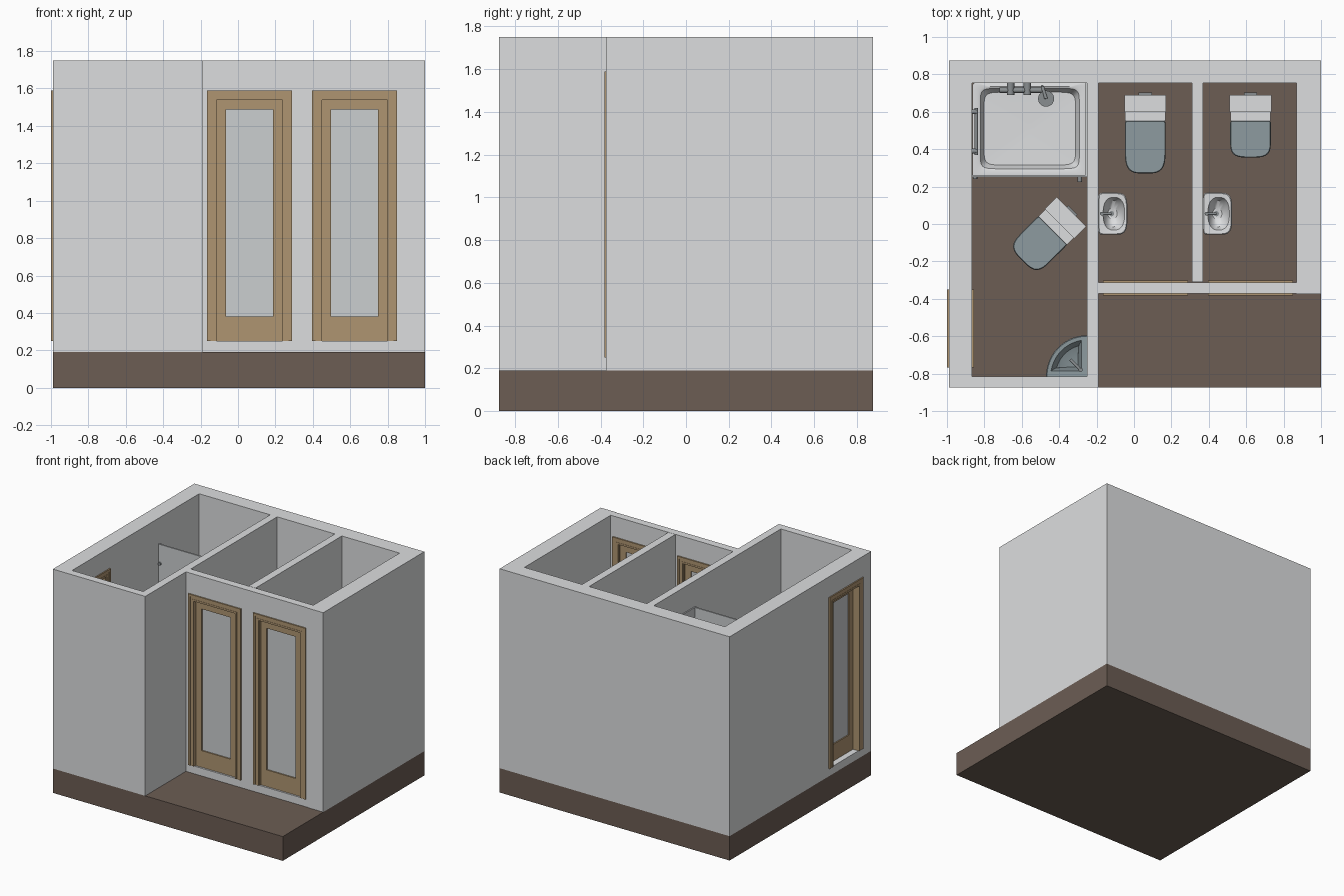
import bpy, bmesh, math
from mathutils import Matrix, Vector

if "Cube" in bpy.data.objects:
    bpy.data.objects.remove(bpy.data.objects["Cube"])


def material(name, rgb):
    m = bpy.data.materials.new(name)
    m.diffuse_color = (*rgb, 1)
    m.use_nodes = True
    m.node_tree.nodes["Principled BSDF"].inputs["Base Color"].default_value = m.diffuse_color
    return m


WALL = material("pale wall", (0.72, 0.73, 0.74))
FLOOR = material("brown floor", (0.15, 0.11, 0.088))
WOOD = material("tan wood", (0.43, 0.30, 0.165))
GLASS = material("frosted panel", (0.60, 0.62, 0.63))
CERAMIC = material("white ceramic", (0.72, 0.73, 0.74))
LID = material("blue grey lid", (0.27, 0.33, 0.35))
METAL = material("grey metal", (0.25, 0.27, 0.28))
IDENT = Matrix.Identity(4)


def finish(name, bm, mat, M=IDENT, smooth=True):
    bmesh.ops.recalc_face_normals(bm, faces=bm.faces)
    me = bpy.data.meshes.new(name)
    bm.to_mesh(me)
    bm.free()
    me.materials.append(mat)
    ob = bpy.data.objects.new(name, me)
    bpy.context.collection.objects.link(ob)
    ob.matrix_world = M
    if smooth:
        bpy.ops.object.select_all(action='DESELECT')
        ob.select_set(True)
        bpy.context.view_layer.objects.active = ob
        bpy.ops.object.shade_smooth_by_angle(angle=math.radians(35))
    return ob


def boxes(name, mat, items, M=IDENT):
    """One object from boxes given as (x0, x1, y0, y1, z0, z1)."""
    bm = bmesh.new()
    for x0, x1, y0, y1, z0, z1 in items:
        T = Matrix.Translation(((x0 + x1) / 2, (y0 + y1) / 2, (z0 + z1) / 2))
        bmesh.ops.create_cube(bm, size=1, matrix=T @ Matrix.Diagonal((x1 - x0, y1 - y0, z1 - z0, 1)))
    return finish(name, bm, mat, M, False)


def rods(name, mat, items, M=IDENT):
    """One object from cylinders given as (start, end, radius)."""
    bm = bmesh.new()
    for a, b, r in items:
        a, b = Vector(a), Vector(b)
        R = (b - a).to_track_quat('Z', 'Y').to_matrix().to_4x4()
        bmesh.ops.create_cone(bm, cap_ends=True, segments=20, radius1=r, radius2=r,
                              depth=(b - a).length, matrix=Matrix.Translation((a + b) / 2) @ R)
    return finish(name, bm, mat, M)


def loft(name, mat, rings, M=IDENT):
    """Skin equal-count outlines given as (points, z)."""
    bm = bmesh.new()
    loops = [[bm.verts.new((x, y, z)) for x, y in pts] for pts, z in rings]
    n = len(loops[0])
    for a, b in zip(loops, loops[1:]):
        for i in range(n):
            bm.faces.new((a[i], a[(i + 1) % n], b[(i + 1) % n], b[i]))
    bm.faces.new(loops[0])
    bm.faces.new(loops[-1])
    return finish(name, bm, mat, M)


def outline(w, y0, y1, back=2, front=2, n=48):
    """Superellipse outline, squareness set separately for back and front."""
    pts = []
    for i in range(n):
        a = 2 * math.pi * (i + 0.5) / n
        c, s = math.cos(a), math.sin(a)
        e = 2 / (back if s > 0 else front)
        pts.append((w / 2 * math.copysign(abs(c) ** e, c),
                    (y0 + y1) / 2 + (y1 - y0) / 2 * math.copysign(abs(s) ** e, s)))
    return pts


def place(x, y, deg=0, z=0):
    return Matrix.Translation((x, y, z)) @ Matrix.Rotation(math.radians(deg), 4, 'Z')


Z0, Z1, D0, D1 = 0.19, 1.75, 0.25, 1.59   # floor top, wall top, door bottom, door top

# floor and plain walls
boxes("floor_slab", FLOOR, [(-0.99, 1, -0.875, 0.875, 0, Z0)])
boxes("back_wall", WALL, [(-0.865, 1, 0.755, 0.875, Z0, Z1)])
boxes("right_wall", WALL, [(0.87, 1, -0.375, 0.755, Z0, Z1)])
boxes("long_partition", WALL, [(-0.25, -0.19, -0.875, 0.755, Z0, Z1)])
boxes("short_partition", WALL, [(0.31, 0.37, -0.31, 0.755, Z0, Z1)])
boxes("left_front_wall", WALL, [(-0.865, -0.25, -0.875, -0.815, Z0, Z1)])


def wall_with_doors(name, x0, x1, t, doors, M):
    """Wall along local x, outer face at y = 0, thickness t, doors as (x0, x1)."""
    parts = [(x0, x1, 0, t, Z0, D0), (x0, x1, 0, t, D1 - 0.04, Z1)]
    edge = x0
    for a, b in doors:
        parts.append((edge, a + 0.04, 0, t, D0, D1 - 0.04))
        edge = b - 0.04
    parts.append((edge, x1, 0, t, D0, D1 - 0.04))
    boxes(name, WALL, parts, M)
    for i, (a, b) in enumerate(doors):
        def surround(o, wd, ya, yb):
            l, r, top = a + o, b - o, D1 - o
            return [(l, l + wd, ya, yb, D0, top), (r - wd, r, ya, yb, D0, top),
                    (l + wd, r - wd, ya, yb, top - wd, top)]
        trim = []
        for s in (0, 1):    # stepped casing on both faces
            for o, wd, h in ((0, 0.018, 0.010), (0.018, 0.016, 0.006), (0.034, 0.014, 0.008)):
                trim += surround(o, wd, -h, 0.001) if s == 0 else surround(o, wd, t - 0.001, t + h)
        trim += surround(0.04, 0.012, 0, t)
        boxes(f"{name}_door_casing_{i}", WOOD, trim, M)
        m = t / 2
        leaf = surround(0.052, 0.05, m - 0.016, m + 0.016)
        leaf.append((a + 0.102, b - 0.102, m - 0.016, m + 0.016, D0, 0.38))
        boxes(f"{name}_door_leaf_{i}", WOOD, leaf, M)
        boxes(f"{name}_door_panel_{i}", GLASS,
              [(a + 0.1, b - 0.1, m - 0.006, m + 0.006, 0.378, D1 - 0.1)], M)


wall_with_doors("cubicle_front_wall", -0.19, 0.87, 0.06,
                [(-0.166, 0.289), (0.396, 0.85)], place(0, -0.372))
# local x runs towards -y, outer face looks to -x
wall_with_doors("left_wall", -0.875, 0.875, 0.125, [(0.35, 0.768)], place(-0.99, 0, -90))


# toilets: origin at middle of tank back, facing local -y
def toilet(name, M, L):
    boxes(name + "_tank", CERAMIC, [(-0.108, 0.108, -0.085, 0, 0.28, 0.47),
                                    (-0.112, 0.112, -0.09, 0, 0.47, 0.49),
                                    (-0.108, 0.108, -0.14, 0, 0.20, 0.285)], M)
    boxes(name + "_flush_plate", METAL, [(-0.035, 0.035, 0, 0.012, 0.42, 0.46)], M)
    loft(name + "_bowl", CERAMIC, [(outline(0.13, -L * 0.72, -0.02, 8, 3), 0),
                                   (outline(0.14, -L * 0.75, -0.02, 8, 3), 0.1),
                                   (outline(0.20, -L + 0.02, -0.02, 8, 3), 0.2),
                                   (outline(0.21, -L + 0.01, -0.02, 8, 3), 0.262)], M)
    loft(name + "_lid", LID, [(outline(0.218, -L, -0.14, 30, 3.6), 0.262),
                              (outline(0.218, -L, -0.14, 30, 3.6), 0.28),
                              (outline(0.21, -L + 0.004, -0.142, 30, 3.6), 0.286)], M)


toilet("middle_toilet", place(0.06, 0.69, 0, Z0), 0.42)
toilet("right_toilet", place(0.623, 0.69, 0, Z0), 0.335)
toilet("left_toilet", place(-0.335, 0.065, -45, Z0), 0.37)


# wall basins: back on the wall, facing local -y
def basin(name, M):
    loft(name + "_bowl", CERAMIC, [(outline(0.12, -0.10, 0, 12, 3), -0.11),
                                   (outline(0.20, -0.145, 0, 12, 4), -0.05),
                                   (outline(0.225, -0.155, 0, 12, 4), 0),
                                   (outline(0.215, -0.15, -0.004, 12, 4), 0.006),
                                   (outline(0.175, -0.14, -0.025, 2.5, 2.5), 0.004),
                                   (outline(0.14, -0.125, -0.035, 2, 2), -0.045),
                                   (outline(0.06, -0.1, -0.05, 2, 2), -0.07)], M)
    rods(name + "_tap", METAL, [((0, -0.018, 0), (0, -0.018, 0.06), 0.01),
                                ((0, -0.018, 0.05), (0, -0.07, 0.042), 0.007),
                                ((0, -0.07, -0.072), (0, -0.07, -0.066), 0.014)], M)


basin("middle_basin", place(-0.19, 0.055, 90, 0.74))
basin("right_basin", place(0.37, 0.055, 90, 0.74))


# corner basin: quarter round in the front corner
def quarter(r, inset=0.0, n=24):
    pts = [(-inset, inset)]
    for i in range(n):
        a = math.pi / 2 * (1 + i / (n - 1))
        x, y = r * math.cos(a), r * math.sin(a)
        pts.append((min(x, -inset), max(y, inset)))
    return pts


C = place(-0.25, -0.815, 0, 0.74)
loft("corner_basin", LID, [(quarter(0.12), -0.12), (quarter(0.2), -0.05), (quarter(0.22), 0),
                           (quarter(0.215), 0.006), (quarter(0.195, 0.03), 0.005),
                           (quarter(0.17, 0.045), -0.05), (quarter(0.1, 0.05), -0.075)], C)
rods("corner_basin_tap", METAL, [((-0.035, 0.035, -0.02), (-0.035, 0.035, 0.06), 0.011),
                                 ((-0.035, 0.035, 0.05), (-0.09, 0.09, 0.042), 0.008)], C)

# shower tray with rounded recess
S = place(-0.557, 0, 0, Z0)
loft("shower_tray", CERAMIC, [(outline(0.615, 0.25, 0.755, 40, 40), 0),
                              (outline(0.615, 0.25, 0.755, 40, 40), 0.08),
                              (outline(0.55, 0.285, 0.735, 12, 12), 0.085),
                              (outline(0.53, 0.295, 0.725, 12, 12), 0.08),
                              (outline(0.49, 0.315, 0.705, 10, 10), 0.03),
                              (outline(0.06, 0.48, 0.54), 0.025)], S)
# shower screen and side lining
boxes("shower_screen", GLASS, [(-0.865, -0.25, 0.25, 0.262, 0.27, 1.55),
                               (-0.26, -0.25, 0.262, 0.755, 0.27, 1.55)])
rods("shower_screen_fittings", METAL, [((-0.29, 0.225, 0.9), (-0.29, 0.25, 0.9), 0.012),
                                       ((-0.85, 0.24, 1.4), (-0.85, 0.25, 1.4), 0.012),
                                       ((-0.85, 0.24, 0.45), (-0.85, 0.25, 0.45), 0.012)])
# shower mixer, riser and head
rods("shower_mixer", METAL, [((-0.72, 0.715, 0.85), (-0.48, 0.715, 0.85), 0.014),
                             ((-0.66, 0.755, 0.85), (-0.66, 0.69, 0.85), 0.02),
                             ((-0.57, 0.755, 0.85), (-0.57, 0.69, 0.85), 0.02),
                             ((-0.49, 0.735, 0.85), (-0.49, 0.735, 1.42), 0.008),
                             ((-0.49, 0.735, 1.42), (-0.47, 0.67, 1.43), 0.009),
                             ((-0.47, 0.67, 1.405), (-0.47, 0.67, 1.43), 0.043)])
# grab rail on the left wall
rods("grab_rail", METAL, [((-0.843, 0.37, 0.8), (-0.843, 0.62, 0.8), 0.009),
                          ((-0.866, 0.39, 0.8), (-0.843, 0.39, 0.8), 0.013),
                          ((-0.866, 0.60, 0.8), (-0.843, 0.60, 0.8), 0.013)])
